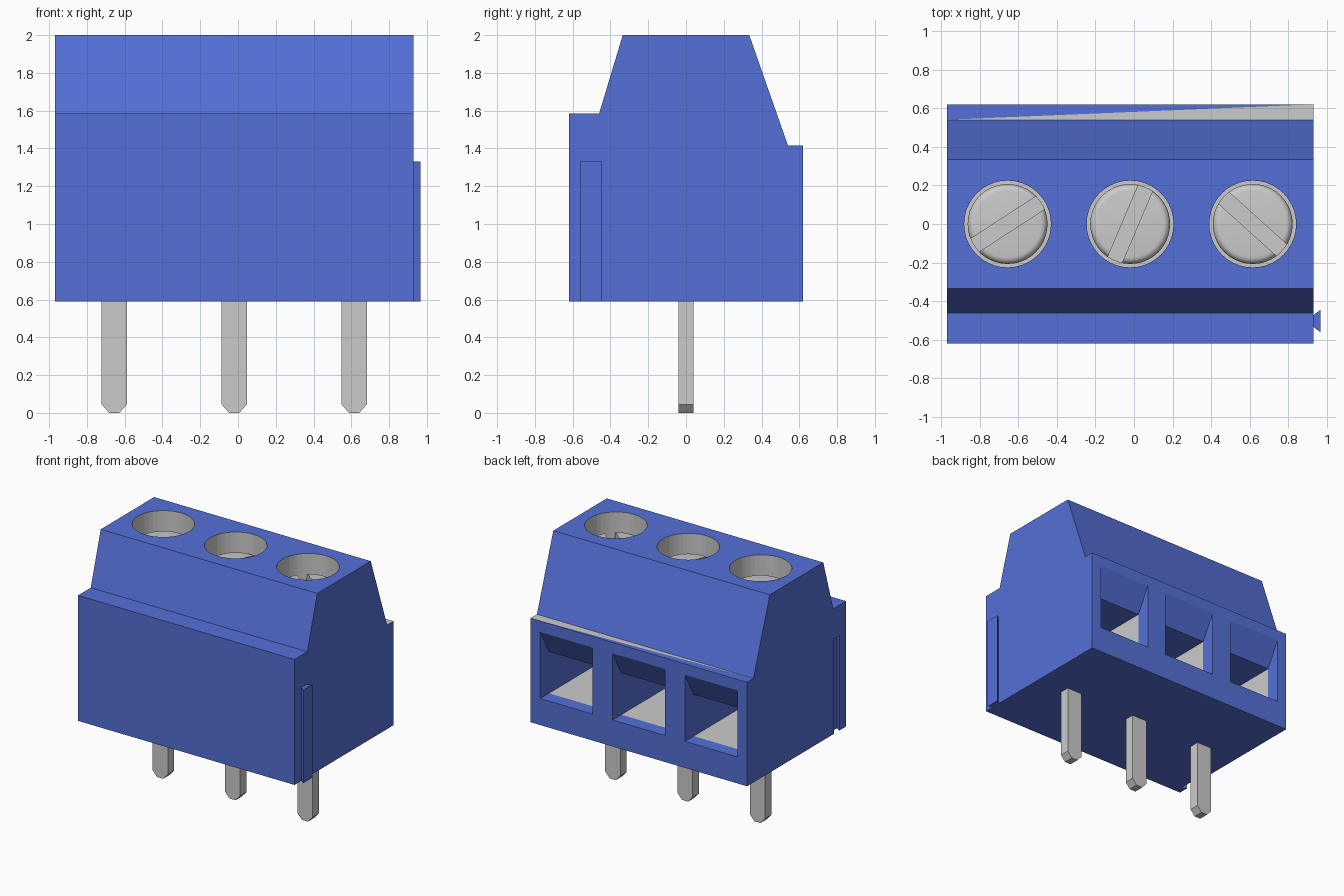
import bpy, bmesh, math
from mathutils import Matrix

if "Cube" in bpy.data.objects:
    bpy.data.objects.remove(bpy.data.objects["Cube"])

blue = bpy.data.materials.new("blue_plastic")
blue.diffuse_color = (0.09, 0.16, 0.68, 1)
blue.use_nodes = True
blue.node_tree.nodes["Principled BSDF"].inputs["Base Color"].default_value = blue.diffuse_color
metal = bpy.data.materials.new("grey_metal")
metal.diffuse_color = (0.8, 0.8, 0.8, 1)
metal.use_nodes = True
metal.node_tree.nodes["Principled BSDF"].inputs["Base Color"].default_value = metal.diffuse_color
POLES = (-0.655, -0.02, 0.615)


def finish(name, bm, mats=(blue, metal)):
    bmesh.ops.recalc_face_normals(bm, faces=bm.faces)
    me = bpy.data.meshes.new(name)
    bm.to_mesh(me)
    bm.free()
    for m in mats:
        me.materials.append(m)
    ob = bpy.data.objects.new(name, me)
    bpy.context.collection.objects.link(ob)
    return ob


def prism(pts, axis, lo, hi):
    """Extrude a closed 2D outline along an axis."""
    place = {'x': lambda a, b, t: (t, a, b),
             'y': lambda a, b, t: (a, t, b),
             'z': lambda a, b, t: (a, b, t)}[axis]
    bm = bmesh.new()
    rings = [[bm.verts.new(place(a, b, t)) for a, b in pts] for t in (lo, hi)]
    n = len(pts)
    for r in rings:
        bm.faces.new(r)
    for i in range(n):
        j = (i + 1) % n
        bm.faces.new((rings[0][i], rings[0][j], rings[1][j], rings[1][i]))
    bmesh.ops.recalc_face_normals(bm, faces=bm.faces)
    bm.normal_update()
    return bm


def cut(ob, cutter):
    mod = ob.modifiers.new("cut", 'BOOLEAN')
    mod.operation = 'DIFFERENCE'
    mod.solver = 'EXACT'
    mod.object = cutter
    bpy.context.view_layer.objects.active = ob
    bpy.ops.object.modifier_apply(modifier=mod.name)
    bpy.data.objects.remove(cutter)


# housing: stepped, tapered side profile
bm = prism([(-0.62, 0.59), (0.62, 0.59), (0.62, 1.415), (0.54, 1.415),
            (0.335, 2), (-0.335, 2), (-0.46, 1.585), (-0.62, 1.585)],
           'x', -0.97, 0.93)
# grey sliver on the rear ledge
ledge = next(f for f in bm.faces
             if f.normal.z > 0.9 and abs(f.calc_center_median().z - 1.415) < 0.01)
a = next(v for v in ledge.verts if v.co.x < 0 and v.co.y < 0.6)
b = next(v for v in ledge.verts if v.co.x > 0 and v.co.y > 0.6)
for f in {ledge, bmesh.utils.face_split(ledge, a, b)[0]}:
    if f.calc_center_median().x > 0:
        f.material_index = 1
housing = finish("housing", bm)

for x in POLES:
    # wire entry with sloped lead-in and metal-lined chamber
    bm = prism([(0.66, 0.80), (0.66, 1.40), (0.51, 1.13), (-0.3, 1.13), (-0.3, 0.80)],
               'x', x - 0.23, x + 0.23)
    bmesh.ops.bisect_plane(bm, geom=bm.verts[:] + bm.edges[:] + bm.faces[:],
                           plane_co=(0, 0.51, 0), plane_no=(0, 1, 0))
    bm.normal_update()
    for f in bm.faces:
        if f.calc_center_median().y < 0.5 and (f.normal.z < -0.9 or f.normal.x < -0.9):
            f.material_index = 1
    cut(housing, finish("entry_cutter", bm))
    # screw hole
    bm = bmesh.new()
    bmesh.ops.create_cone(bm, cap_ends=True, segments=40, radius1=0.225, radius2=0.225,
                          depth=0.43, matrix=Matrix.Translation((x, 0, 1.985)))
    for f in bm.faces:
        f.material_index = 1
    cut(housing, finish("hole_cutter", bm))


# interlocking dovetail: rib on the right, groove on the left
def dovetail(x0, x1):
    return [(x0, -0.475), (x1, -0.445), (x1, -0.56), (x0, -0.53)]


finish("dovetail_rib", prism(dovetail(0.925, 0.965), 'z', 0.59, 1.33))
cut(housing, finish("groove_cutter", prism(dovetail(-0.98, -0.932), 'z', 0.5, 1.34)))

# screws and solder pins
for i, (x, angle) in enumerate(zip(POLES, (33, 67, -42)), 1):
    bm = bmesh.new()
    bmesh.ops.create_cone(bm, cap_ends=True, segments=40, radius1=0.207, radius2=0.207,
                          depth=0.12, matrix=Matrix.Translation((x, 0, 1.80)))
    rim = [e for e in bm.edges if all(v.co.z > 1.8 for v in e.verts)]
    bmesh.ops.bevel(bm, geom=rim, offset=0.035, segments=5, profile=0.5, affect='EDGES')
    screw = finish(f"screw_{i}", bm, (metal,))
    bm = prism([(-0.3, -0.04), (0.3, -0.04), (0.3, 0.04), (-0.3, 0.04)], 'z', 1.80, 1.95)
    bm.transform(Matrix.Translation((x, 0, 0)) @ Matrix.Rotation(math.radians(angle), 4, 'Z'))
    cut(screw, finish("slot_cutter", bm, (metal,)))
    bpy.ops.object.select_all(action='DESELECT')
    screw.select_set(True)
    bpy.context.view_layer.objects.active = screw
    bpy.ops.object.shade_smooth_by_angle(angle=math.radians(30))

    finish(f"pin_{i}", prism([(x - 0.067, 0.65), (x - 0.067, 0.045), (x - 0.027, 0),
                              (x + 0.027, 0), (x + 0.067, 0.045), (x + 0.067, 0.65)],
                             'y', -0.04, 0.04), (metal,))
